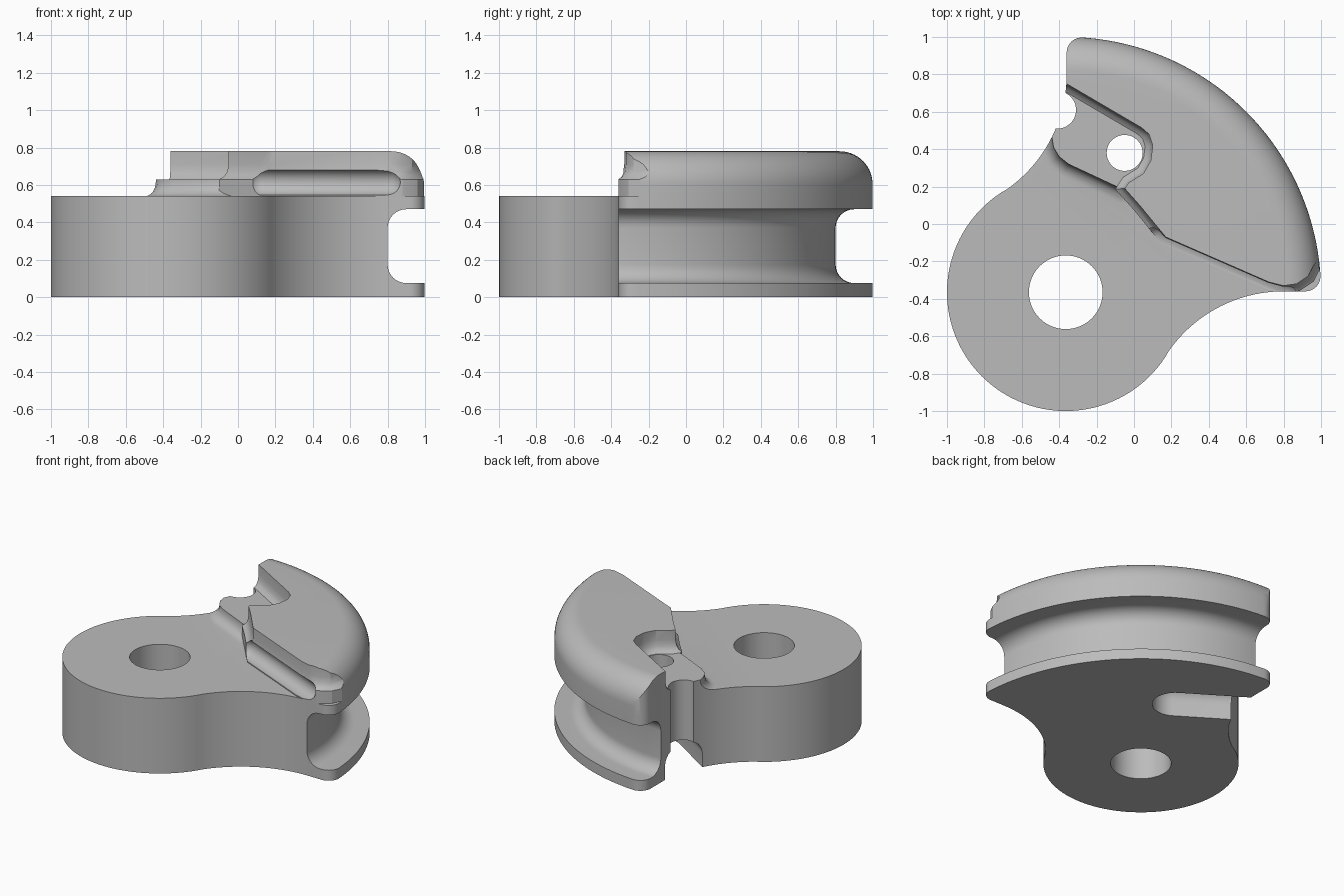
import bpy, bmesh, math
from math import sin, cos, pi, radians
from mathutils import Matrix, Vector

cube = bpy.data.objects.get("Cube")
if cube:
    bpy.data.objects.remove(cube, do_unlink=True)

PIVOT = (-0.365, -0.365)
RIM = 1.365

grey = bpy.data.materials.new("plain_grey")
grey.use_nodes = True
grey.diffuse_color = (0.5, 0.5, 0.5, 1)
grey.node_tree.nodes["Principled BSDF"].inputs["Base Color"].default_value = (0.5, 0.5, 0.5, 1)


def finish(bm, name):
    bmesh.ops.recalc_face_normals(bm, faces=bm.faces)
    mesh = bpy.data.meshes.new(name)
    bm.to_mesh(mesh)
    bm.free()
    mesh.materials.append(grey)
    ob = bpy.data.objects.new(name, mesh)
    bpy.context.collection.objects.link(ob)
    return ob


def arc(c, r, a0, a1, n):
    """Points on an arc, angles in degrees."""
    angles = [radians(a0 + (a1 - a0) * i / n) for i in range(n + 1)]
    return [(c[0] + r * cos(a), c[1] + r * sin(a)) for a in angles]


def grow(pts, d):
    """Offset a counter-clockwise outline outwards by d."""
    out = []
    for i, p in enumerate(pts):
        p = Vector(p)
        a = (p - Vector(pts[i - 1])).normalized()
        b = (Vector(pts[(i + 1) % len(pts)]) - p).normalized()
        na, nb = Vector((a.y, -a.x)), Vector((b.y, -b.x))
        out.append(p + (na + nb) * d / max(1 + na.dot(nb), 0.6))
    return out


def loft(name, pts, levels):
    """Stack an outline through (offset, height) levels and cap the ends."""
    bm = bmesh.new()
    rings = [[bm.verts.new((x, y, z)) for x, y in grow(pts, d)] for d, z in levels]
    n = len(pts)
    for lo, hi in zip(rings, rings[1:]):
        for i in range(n):
            j = (i + 1) % n
            bm.faces.new((lo[i], lo[j], hi[j], hi[i]))
    bm.faces.new(rings[0][::-1])
    bm.faces.new(rings[-1])
    return finish(bm, name)


def lathe(name, profile, matrix, steps):
    """Revolve (radius, height) points about z, then place."""
    bm = bmesh.new()
    vs = [bm.verts.new((r, 0, z)) for r, z in profile]
    es = [bm.edges.new(pair) for pair in zip(vs, vs[1:])]
    bmesh.ops.spin(bm, geom=vs + es, cent=(0, 0, 0), axis=(0, 0, 1),
                   angle=2 * pi, steps=steps)
    bmesh.ops.remove_doubles(bm, verts=bm.verts, dist=1e-5)
    bm.transform(matrix)
    return finish(bm, name)


def combine(ob, tool, operation):
    mod = ob.modifiers.new(operation.lower(), 'BOOLEAN')
    mod.operation, mod.object, mod.solver = operation, tool, 'EXACT'
    bpy.context.view_layer.objects.active = ob
    bpy.ops.object.modifier_apply(modifier=mod.name)
    bpy.data.objects.remove(tool, do_unlink=True)


def drill(name, centre, r):
    return loft(name, arc(centre, r, 0, 354.375, 63), [(0, -0.2), (0, 1)])


# Lever outline: half of it, mirrored across the diagonal
half = arc(PIVOT, 0.635, -135, -32.8, 30)
half += arc((0.8, -1.11), 0.75, 147.2, 90, 24)[1:]
half += arc((0.917, -0.28), 0.08, -90, 3, 10)
half += arc(PIVOT, 1.45, 5, 45, 10)
outline = half + [(y, x) for x, y in half[-2:0:-1]]

# Raised head with a stepped, filleted inner edge
head_edge = [(-0.6, 1.3), (-0.6, 0.89), (0.04, 0.515), (0.08, 0.48), (0.1, 0.42),
             (0.09, 0.34), (0.05, 0.27), (-0.03, 0.22), (-0.05, 0.19), (0.03, 0.1),
             (0.12, -0.01), (0.17, -0.07), (0.72, -0.31), (0.8, -0.33), (0.87, -0.32),
             (0.93, -0.28), (0.97, -0.2), (1.0, -0.05), (1.3, 0.1), (1.3, 1.3)]
raised = loft("raised_head", head_edge,
              [(0.04, 0.3), (0.04, 0.63), (0.02, 0.645), (0.006, 0.67), (0, 0.71), (0, 0.85)])

# Low pad beside the head, flaring down to the arm
pad_edge = [(-0.7, 0.6), (-0.445, 0.5), (-0.43, 0.41), (-0.4, 0.36), (-0.35, 0.32),
            (-0.05, 0.18), (0.1, 0.14), (0.2, 0.2), (0.2, 0.6), (-0.3, 1.0)]
flare = [(0.07 * (1 - sin(t * pi / 12)), 0.54 + 0.08 * (1 - cos(t * pi / 12)))
         for t in range(7)]
pad = loft("pad", pad_edge, [(0.07, 0.3)] + flare + [(0, 0.63)])
combine(raised, pad, 'UNION')
combine(raised, loft("trim", outline, [(0, 0.2), (0, 1)]), 'INTERSECT')

arm = loft("lever_arm", outline, [(0, 0), (0, 0.54)])
combine(arm, raised, 'UNION')

# Turned rim: flange, rounded cable groove, domed shoulder
profile = [(0, -0.1), (RIM, -0.1), (RIM, 0.075)]
profile += arc((RIM - 0.1, 0.175), 0.1, 270, 180, 10)
profile += arc((RIM - 0.1, 0.37), 0.1, 180, 90, 10)
profile += [(RIM, 0.47)] + arc((RIM - 0.18, 0.6), 0.18, 0, 90, 14) + [(0, 0.78)]
turned = lathe("turned_rim", profile, Matrix.Translation((*PIVOT, 0)), 160)
combine(arm, turned, 'INTERSECT')

# Holes and the side notch
combine(arm, drill("pivot_hole", PIVOT, 0.197), 'DIFFERENCE')
combine(arm, drill("cable_hole", (-0.05, 0.38), 0.096), 'DIFFERENCE')
combine(arm, drill("side_notch", (-0.41, 0.61), 0.1), 'DIFFERENCE')

# Round-roofed slot underneath, running from the notch to the small hole
slot_dir = math.degrees(math.atan2(0.23, -0.36))
slot = arc((-0.04, 0.37), 0.15, slot_dir - 270, slot_dir - 90, 20)
slot += arc((-0.61, 0.735), 0.15, slot_dir - 90, slot_dir + 90, 8)
roof = [(-0.1 * (1 - cos(t * pi / 12)), 0.1 + 0.1 * sin(t * pi / 12)) for t in range(7)]
combine(arm, loft("bottom_slot", slot, [(0, -0.1)] + roof), 'DIFFERENCE')

# Round-ended undercut along the front foot of the head
start, end = Vector((0.12, -0.08, 0.615)), Vector((0.8, -0.376, 0.615))
run = end - start
capsule = arc((0, 0), 0.07, -90, 0, 8) + arc((0, run.length), 0.07, 0, 90, 8)
capsule[0], capsule[-1] = (0, -0.07), (0, run.length + 0.07)
place = Matrix.Translation(start) @ run.to_track_quat('Z', 'Y').to_matrix().to_4x4()
combine(arm, lathe("undercut", capsule, place, 32), 'DIFFERENCE')

# Smooth curved walls, sharp edges kept
bpy.ops.object.select_all(action='DESELECT')
arm.select_set(True)
bpy.context.view_layer.objects.active = arm
bpy.ops.object.shade_smooth_by_angle(angle=radians(28))
